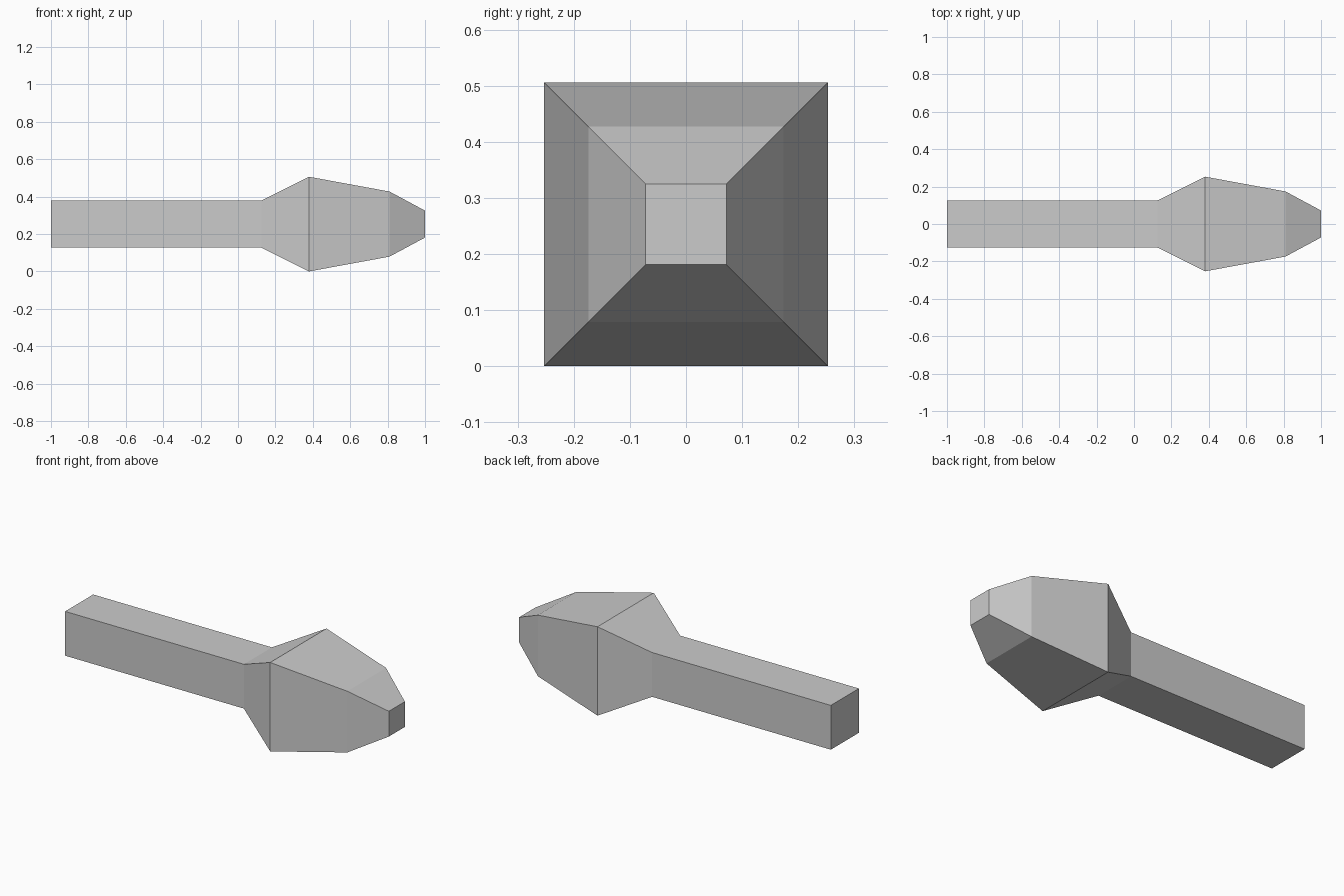
import bpy
import bmesh

cube = bpy.data.objects.get("Cube")
if cube:
    bpy.data.objects.remove(cube, do_unlink=True)

# Plain grey material
grey = bpy.data.materials.new("light_grey")
grey.use_nodes = True
colour = (0.6, 0.6, 0.6, 1)
grey.diffuse_color = colour
grey.node_tree.nodes["Principled BSDF"].inputs["Base Color"].default_value = colour

# Square stations along x: (position, half width), from shaft end to blunt tip
CENTRE_Z = 0.253
STATIONS = [(-1, 0.126), (0.125, 0.126), (0.38, 0.253), (0.81, 0.174), (1, 0.072)]
CORNERS = [(-1, -1), (1, -1), (1, 1), (-1, 1)]

# Shaft and flared head as one lofted square bar
bm = bmesh.new()
rings = [[bm.verts.new((x, y * r, CENTRE_Z + z * r)) for y, z in CORNERS]
         for x, r in STATIONS]
for a, b in zip(rings, rings[1:]):
    for i in range(4):
        j = (i + 1) % 4
        bm.faces.new((a[i], a[j], b[j], b[i]))
bm.faces.new(rings[0])
bm.faces.new(rings[-1])
bmesh.ops.recalc_face_normals(bm, faces=bm.faces)

mesh = bpy.data.meshes.new("shaft_with_flared_head")
bm.to_mesh(mesh)
bm.free()
mesh.materials.append(grey)
obj = bpy.data.objects.new("shaft_with_flared_head", mesh)
bpy.context.collection.objects.link(obj)
